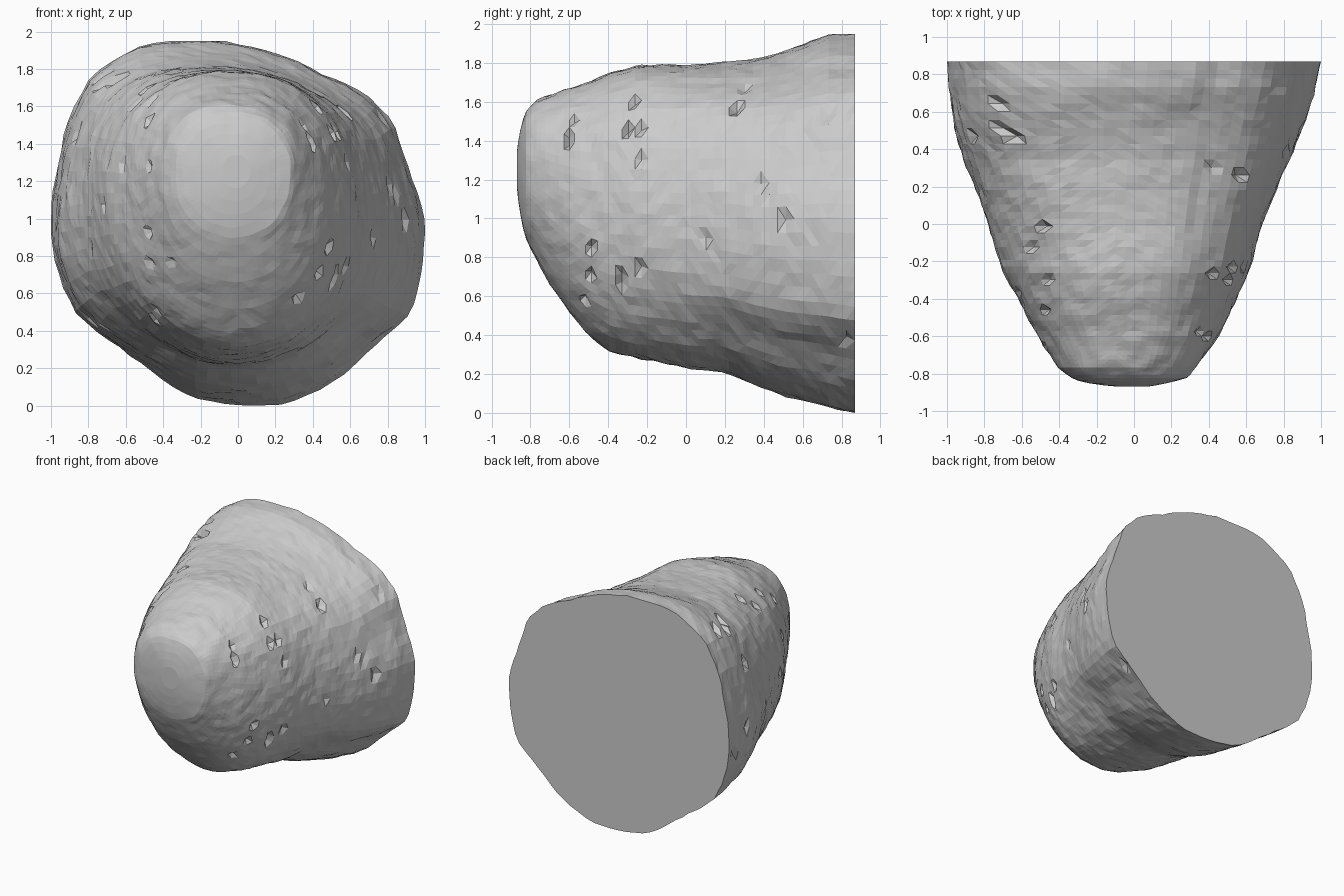
import bpy, bmesh, math, random
from mathutils import Vector, noise

if "Cube" in bpy.data.objects:
    bpy.data.objects.remove(bpy.data.objects["Cube"])

random.seed(4)
SEG, ROWS = 84, 54

# Stations along the body: y, x min, x max, z min, z max
STATIONS = [
    (-0.87, -0.08, 0.06, 1.16, 1.34), (-0.86, -0.18, 0.13, 1.06, 1.42),
    (-0.845, -0.28, 0.20, 0.98, 1.49), (-0.82, -0.35, 0.29, 0.89, 1.56),
    (-0.77, -0.41, 0.33, 0.79, 1.61),
    (-0.70, -0.45, 0.38, 0.66, 1.64), (-0.60, -0.51, 0.45, 0.52, 1.67),
    (-0.50, -0.57, 0.50, 0.40, 1.70), (-0.40, -0.62, 0.55, 0.32, 1.74),
    (-0.25, -0.70, 0.61, 0.28, 1.78), (0.00, -0.78, 0.69, 0.23, 1.79),
    (0.20, -0.85, 0.77, 0.21, 1.81), (0.35, -0.91, 0.84, 0.15, 1.82),
    (0.50, -0.96, 0.90, 0.09, 1.86), (0.73, -0.99, 0.97, 0.03, 1.94),
    (0.87, -1.00, 1.00, 0.00, 1.95)]

# Rim outline as radii every 15 degrees, anticlockwise from +x in the front view
RIM = [.99, .95, .96, .94, .89, .90, .93, .98, 1.06, 1.09, 1.05, 1.0,
       1.0, 1.01, 1.0, .94, .92, .98, .99, 1.01, 1.0, .98, 1.04, 1.01]


def station(y):
    for a, b in zip(STATIONS, STATIONS[1:]):
        if y <= b[0] + 1e-6:
            t = (y - a[0]) / (b[0] - a[0])
            return [p + (q - p) * t for p, q in zip(a[1:], b[1:])]
    return STATIONS[-1][1:]


def outline(blend):
    """Unit-box section: soft square at the front, irregular rim at the back."""
    pts = []
    for i in range(SEG):
        a = 2 * math.pi * i / SEG
        c, s = math.cos(a), math.sin(a)
        n = 2.35 if s > 0 else 2.15
        soft = (abs(c) ** n + abs(s) ** n) ** (-1 / n)
        # Hollow on the lower left
        soft *= 1 - 0.05 * max(0, math.cos(a - math.radians(222))) ** 4
        f = i / SEG * 24
        k = int(f)
        rim = RIM[k] + (RIM[(k + 1) % 24] - RIM[k]) * (f - k)
        r = soft + (rim - soft) * blend
        pts.append((r * c, r * s))
    lo = [min(p[j] for p in pts) for j in (0, 1)]
    hi = [max(p[j] for p in pts) for j in (0, 1)]
    return [[(p[j] - lo[j]) / (hi[j] - lo[j]) for j in (0, 1)] for p in pts]


# Rows are packed tightly at the rounded nose
ys = [-0.87 + 1.74 * (k / (ROWS - 1)) ** 1.4 for k in range(ROWS)]
bm = bmesh.new()
rings = []
for y in ys:
    x0, x1, z0, z1 = station(y)
    blend = min(1, max(0, (y + 0.2) / 0.8))
    ring = []
    for u, v in outline(blend):
        p = Vector((x0 + (x1 - x0) * u, y, z0 + (z1 - z0) * v))
        out = Vector((u - 0.5, 0, v - 0.5)).normalized()
        # Lumpy surface with scattered small nicks on the sides
        d = 0.010 * noise.noise(p * 3.5) + 0.010 * noise.noise(p * 13)
        if abs(out.x) > 0.5 and -0.7 < y < 0.83 and random.random() < 0.02:
            d -= random.uniform(0.015, 0.04)
        p += out * d
        p.x = max(-1, min(1, p.x))
        p.z = max(0, min(1.95, p.z))
        ring.append(bm.verts.new(p))
    rings.append(ring)

# Skin, flat back cut and nose tip
for a, b in zip(rings, rings[1:]):
    for i in range(SEG):
        j = (i + 1) % SEG
        bm.faces.new((a[i], a[j], b[j], b[i]))
bm.faces.new(rings[0])
bm.faces.new(rings[-1])
bmesh.ops.triangulate(bm, faces=bm.faces[:])
bmesh.ops.recalc_face_normals(bm, faces=bm.faces[:])

mesh = bpy.data.meshes.new("rock_body")
bm.to_mesh(mesh)
bm.free()
obj = bpy.data.objects.new("rock_body", mesh)
bpy.context.collection.objects.link(obj)
